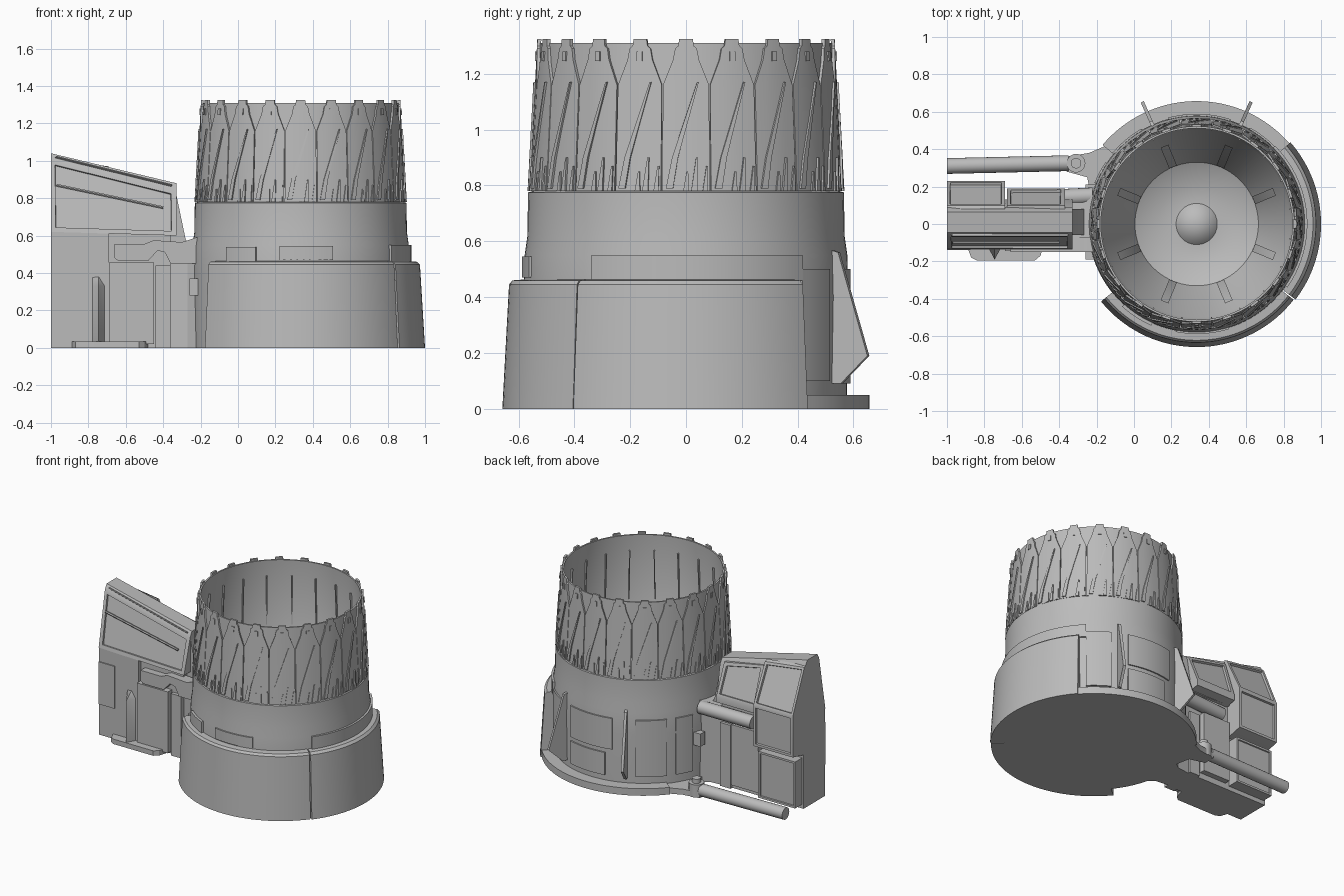
import bpy, bmesh
from math import sin, cos, radians, pi
from mathutils import Vector

cube = bpy.data.objects.get("Cube")
if cube:
    bpy.data.objects.remove(cube)

CX = 0.335  # axis of the round body

grey = bpy.data.materials.new("plain grey")
grey.use_nodes = True
grey.diffuse_color = (0.5, 0.5, 0.5, 1)
grey.node_tree.nodes["Principled BSDF"].inputs["Base Color"].default_value = (0.5, 0.5, 0.5, 1)
parts = []


def finish(name, bm):
    bmesh.ops.remove_doubles(bm, verts=bm.verts, dist=1e-5)
    bmesh.ops.recalc_face_normals(bm, faces=bm.faces)
    mesh = bpy.data.meshes.new(name)
    bm.to_mesh(mesh)
    bm.free()
    mesh.materials.append(grey)
    obj = bpy.data.objects.new(name, mesh)
    bpy.context.collection.objects.link(obj)
    parts.append(obj)
    return obj


def polar(r, deg, z):
    a = radians(deg)
    return Vector((CX + r * cos(a), r * sin(a), z))


def loft(name, sections, inset=None):
    """Skin closed sections; inset = (direction, border, depth) recesses the faces looking that way."""
    bm = bmesh.new()
    rings = [[bm.verts.new(p) for p in s] for s in sections]
    n = len(rings[0])
    for a, b in zip(rings, rings[1:]):
        for i in range(n):
            j = (i + 1) % n
            bm.faces.new((a[i], a[j], b[j], b[i]))
    bm.faces.new(rings[0])
    bm.faces.new(rings[-1])
    bmesh.ops.recalc_face_normals(bm, faces=bm.faces)
    if inset:
        way, border, depth = inset
        faces = [f for f in bm.faces if f.normal.dot(Vector(way)) > 0.8 and f.calc_area() > 0.02]
        bmesh.ops.inset_individual(bm, faces=faces, thickness=border, depth=0)
        bmesh.ops.inset_individual(bm, faces=faces, thickness=0.003, depth=-depth)
    return finish(name, bm)


def box(name, x, y, z, inset=None):
    sec = [[(u, y[0], z[0]), (u, y[1], z[0]), (u, y[1], z[1]), (u, y[0], z[1])] for u in x]
    return loft(name, sec, inset)


def slab(name, outline, lo, hi, axis="y"):
    """Extrude an outline: (x, z) along y, or (x, y) along z."""
    put = (lambda p, t: (p[0], t, p[1])) if axis == "y" else (lambda p, t: (p[0], p[1], t))
    return loft(name, [[put(p, t) for p in outline] for t in (lo, hi)])


def lathe(name, profile, segs=96):
    bm = bmesh.new()
    verts = [bm.verts.new(polar(r, 0, z)) for r, z in profile]
    edges = [bm.edges.new(p) for p in zip(verts, verts[1:])]
    bmesh.ops.spin(bm, geom=verts + edges, cent=(CX, 0, 0), axis=(0, 0, 1), angle=2 * pi, steps=segs)
    return finish(name, bm)


def arc(name, profile, a0, a1):
    """Sweep a closed (r, z) profile between two angles."""
    n = max(2, int((a1 - a0) / 3))
    return loft(name, [[polar(r, a0 + (a1 - a0) * i / n, z) for r, z in profile] for i in range(n + 1)])


def band(name, r0, r1, z0, z1, a0, a1):
    return arc(name, [(r0, z0), (r1, z0), (r1, z1), (r0, z1)], a0, a1)


def skin(z):
    return 0.554 - 0.05 * (z - 0.78)


def wrapped(name, rows, lift, thick, angles):
    """Thin plates hugging the nozzle; rows are (centre angle, half width, z)."""
    bm = bmesh.new()
    cols = (-1, -0.5, 0, 0.5, 1)
    for base in angles:
        layers = []
        for off in (lift, lift - thick):
            layers.append([[bm.verts.new(polar(skin(z) + off, base + c + k * w, z)) for k in cols]
                           for c, w, z in rows])
        out, inn = layers
        for i in range(len(rows) - 1):
            for j in range(len(cols) - 1):
                for g in (out, inn):
                    bm.faces.new((g[i][j], g[i][j + 1], g[i + 1][j + 1], g[i + 1][j]))
            for j in (0, -1):
                bm.faces.new((out[i][j], out[i + 1][j], inn[i + 1][j], inn[i][j]))
        for i in (0, -1):
            for j in range(len(cols) - 1):
                bm.faces.new((out[i][j], out[i][j + 1], inn[i][j + 1], inn[i][j]))
    return finish(name, bm)


# Round body with the open nozzle and its bowl
lathe("body_and_nozzle", [
    (0, 0), (0.575, 0), (0.582, 0.4), (0.578, 0.55), (0.568, 0.62), (0.566, 0.775), (0.55, 0.78),
    (0.523, 1.31), (0.512, 1.31), (0.53, 0.8), (0.5, 0.72), (0.33, 0.36), (0.21, 0.3),
    (0.11, 0.3), (0, 0.42)])

# Nozzle petals, with all trim repeated around the ring
ring = [18 * i for i in range(20)]
wrapped("petals", [(0, 8.75, 0.78), (0, 8.75, 1.16), (0, 5, 1.25), (0, 4.2, 1.29), (0, 3, 1.3), (0, 2.6, 1.325)],
        0.006, 0.014, ring)
wrapped("petal_latches", [(0, 1.1, 1.245), (0, 1.1, 1.28)], 0.011, 0.012, ring)
wrapped("slanted_ribs", [(-6, 1.3, 0.79), (-4, 1.1, 0.9), (4.5, 0.3, 1.17)], 0.014, 0.016, ring)
wrapped("long_spikes", [(3, 1.1, 0.78), (4, 0.3, 0.9)], 0.014, 0.016, ring)
wrapped("short_spikes", [(0, 1.0, 0.78), (0.5, 0.3, 0.85)], 0.012, 0.014, ring)
wrapped("edge_spikes", [(7, 0.9, 0.78), (7.8, 0.3, 0.87)], 0.012, 0.014, ring)
wrapped("inner_seams", [(9, 0.4, 0.85), (9, 0.4, 1.2)], -0.01, 0.02, ring)

# Vanes in the bowl
for i in range(8):
    a = 22.5 + 45 * i
    side = Vector((-sin(radians(a)), cos(radians(a)), 0)) * 0.022
    lo, hi = (0.33, 0.34), (0.45, 0.6)
    loft("bowl_vane", [[polar(r, a, z + h) + s * side for h, s in ((0, -1), (0, 1), (0.05, 1), (0.05, -1))]
                       for r, z in (lo, hi)])

# Outer sleeve around the front and left, and its collars
arc("front_sleeve", [(0.56, 0), (0.658, 0), (0.634, 0.445), (0.622, 0.46), (0.56, 0.465)], 219, 322)
arc("left_sleeve", [(0.56, 0), (0.665, 0), (0.638, 0.445), (0.622, 0.46), (0.56, 0.465)], 322.6, 401)
band("left_collar", 0.56, 0.592, 0.46, 0.55, -35, 45)
band("front_collar", 0.56, 0.588, 0.47, 0.545, 259, 287)
band("corner_collar", 0.56, 0.595, 0.46, 0.54, 228, 246)

# Rear flange, fins and shallow panels
band("rear_flange", 0.5, 0.657, 0, 0.05, 41, 140)
for a0, a1, z0, z1 in ((72, 105, 0.28, 0.5), (72, 100, 0.09, 0.25), (45, 61, 0.1, 0.5), (120, 140, 0.1, 0.5),
                       (146, 158, 0.1, 0.5)):
    band("rear_panel", 0.56, 0.589, z0, z1, a0, a1)
for a in (66, 114):
    t = Vector((-sin(radians(a)), cos(radians(a)), 0)) * 0.009
    outline = ((0.55, 0.575), (0.6, 0.56), (0.715, 0.19), (0.61, 0.09), (0.55, 0.09))
    loft("rear_fin", [[polar(r, a, z) + s * t for r, z in outline] for s in (-1, 1)])

# Hinge plate, pivot and rod
slab("hinge_plate", [(0, 0.55), (-0.1, 0.44), (-0.24, 0.38), (-0.36, 0.36), (-0.36, 0.28), (-0.25, 0.25),
                     (-0.22, 0.1), (0, 0.1)], 0, 0.04, "z")


def tube(name, a, b, r, segs=20):
    a, b = Vector(a), Vector(b)
    q = (b - a).to_track_quat("Z", "Y")
    circle = [q @ Vector((r * cos(2 * pi * i / segs), r * sin(2 * pi * i / segs), 0)) for i in range(segs)]
    return loft(name, [[p + c for c in circle] for p in (a, b)])


tube("hinge_pivot", (-0.31, 0.325, 0), (-0.31, 0.325, 0.09), 0.05)
tube("hinge_cap", (-0.31, 0.325, 0.09), (-0.31, 0.325, 0.12), 0.028)
tube("hinge_rod", (-1, 0.31, 0.043), (-0.35, 0.325, 0.043), 0.042)

# Side housing: lower core, neck to the body, and sloped hood
box("housing_core", (-1, -0.36), (-0.1, 0.11), (0, 0.63))
loft("housing_neck", [[(x, -w, 0), (x, w + 0.02, 0), (x, w + 0.02, h), (x, -w, h)]
                      for x, w, h in ((-0.37, 0.09, 0.56), (-0.27, 0.1, 0.56), (-0.16, 0.18, 0.6))])
slab("neck_gusset", [(-0.36, 0.55), (-0.36, 0.82), (-0.33, 0.82), (-0.28, 0.58), (-0.26, 0.55)], -0.06, 0.08)
hood = []
for x, top, low in ((-1, 1.04, 0.62), (-0.33, 0.88, 0.6)):
    hood.append([(x, y, z) for y, z in ((-0.135, low), (-0.065, top - 0.035), (-0.045, top), (0.065, top),
                                        (0.09, top - 0.035), (0.13, low))])
loft("housing_hood", hood, ((0, -1, 0.1), 0.035, 0.012))
tube("hood_stripe", (-0.97, -0.1, 0.87), (-0.4, -0.1, 0.75), 0.008, 6)
box("front_outer_panel", (-1, -0.69), (-0.13, -0.09), (0, 0.62))
box("front_hatch", (-1, -0.875), (-0.138, -0.12), (0.22, 0.52))
box("front_wide_box", (-0.69, -0.45), (-0.145, -0.09), (0.02, 0.455))
box("front_narrow_box", (-0.44, -0.36), (-0.125, -0.09), (0, 0.44))
loft("front_wedge", [[(-0.78, -0.125, z), (-0.71, -0.125, z), (-0.745, y, z)]
                     for z, y in ((0.03, -0.19), (0.33, -0.19), (0.38, -0.13))])
slab("front_step", [(-0.9, -0.1), (-0.87, -0.18), (-0.84, -0.195), (-0.53, -0.195), (-0.5, -0.17), (-0.48, -0.1)],
     0, 0.035, "z")

# Linkage arm in the front recess
slab("linkage_arm", [(-0.66, 0.48), (-0.64, 0.465), (-0.48, 0.465), (-0.43, 0.52), (-0.39, 0.51), (-0.36, 0.45),
                     (-0.22, 0.45), (-0.19, 0.6), (-0.3, 0.565), (-0.45, 0.575), (-0.5, 0.555), (-0.66, 0.555)],
     -0.15, -0.07)
for y in (-0.19, 0.16):
    box("neck_block", (-0.26, -0.17), (y, y + 0.05), (0.28, 0.37))

# Rear side of the housing
bay = ((0.08, 0.97), (0.1, 0.96), (0.23, 0.7), (0.23, 0.41), (0.1, 0.38), (0.08, 0.38))
loft("rear_bay", [[(x, y, z + (lift if z > 0.9 else 0)) for y, z in bay] for x, lift in ((-1, 0.04), (-0.69, 0))],
     ((0, 1, 0.3), 0.025, 0.015))
upper = ((0.08, 0.9), (0.1, 0.9), (0.19, 0.66), (0.19, 0.62), (0.08, 0.6))
loft("rear_upper_frame", [[(x, y, z + (lift if z > 0.8 else 0)) for y, z in upper] for x, lift in
                          ((-0.68, 0.03), (-0.37, -0.03))], ((0, 1, 0.3), 0.03, 0.015))
box("rear_lower_door", (-0.99, -0.7), (0.1, 0.19), (0.03, 0.36), ((0, 1, 0), 0.02, 0.008))
box("rear_mid_door", (-0.67, -0.46), (0.1, 0.15), (0.04, 0.47))
box("rear_narrow_door", (-0.44, -0.36), (0.1, 0.13), (0, 0.45))
tube("rear_linkage", (-0.62, 0.13, 0.52), (-0.22, 0.15, 0.53), 0.045)

# Smooth rounded surfaces, keep hard edges
bpy.ops.object.select_all(action="DESELECT")
for obj in parts:
    obj.select_set(True)
bpy.context.view_layer.objects.active = parts[0]
bpy.ops.object.shade_smooth_by_angle(angle=radians(30))
